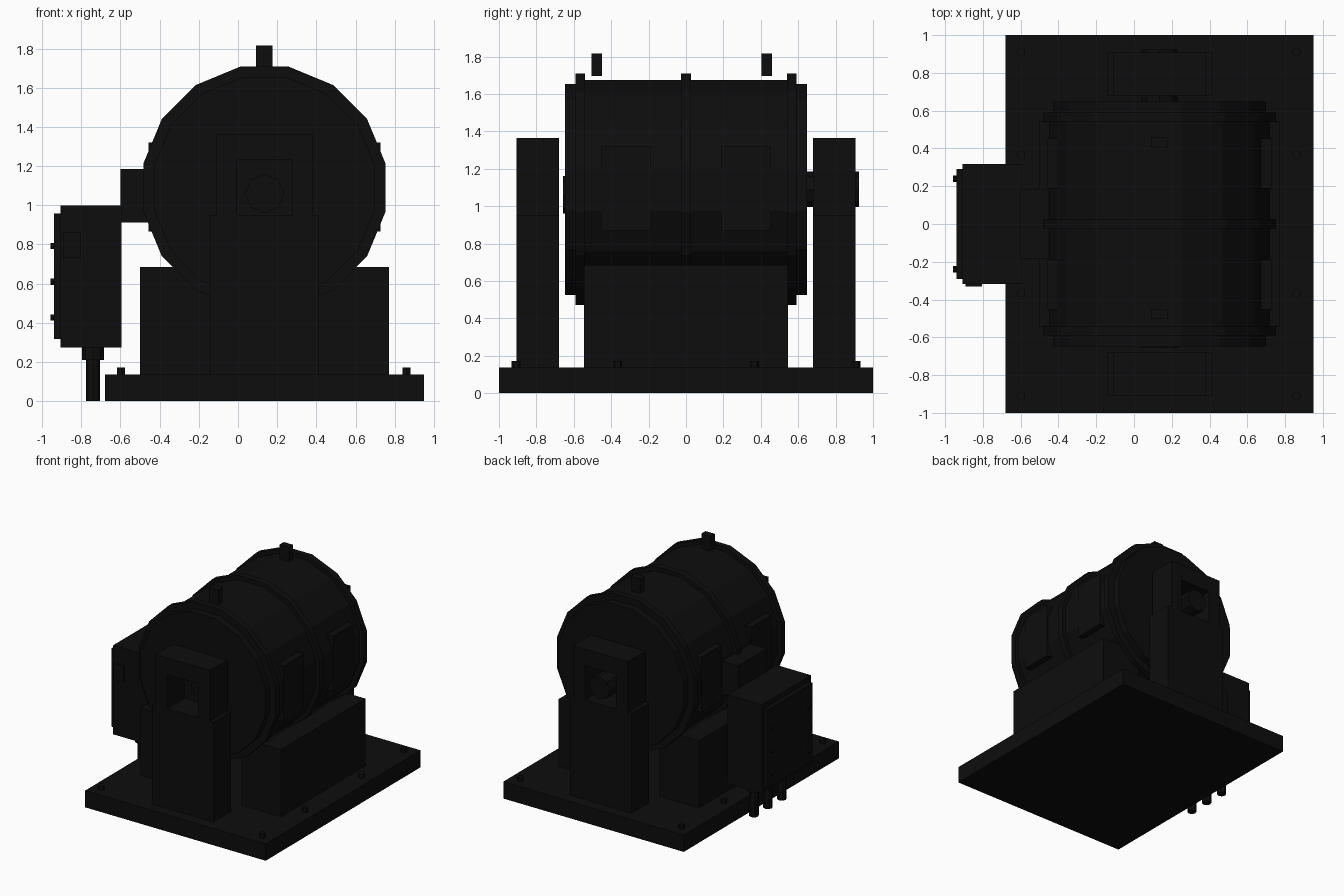
import bpy, bmesh, math
from mathutils import Matrix

old = bpy.data.objects.get("Cube")
if old:
    bpy.data.objects.remove(old, do_unlink=True)

black = bpy.data.materials.new("black paint")
black.use_nodes = True
COLOR = (0.004, 0.004, 0.004, 1)
black.diffuse_color = COLOR
black.node_tree.nodes["Principled BSDF"].inputs["Base Color"].default_value = COLOR

CX, CZ = 0.135, 1.09          # drum axis


def finish(name, bm):
    bmesh.ops.recalc_face_normals(bm, faces=bm.faces)
    mesh = bpy.data.meshes.new(name)
    bm.to_mesh(mesh)
    bm.free()
    mesh.materials.append(black)
    obj = bpy.data.objects.new(name, mesh)
    bpy.context.collection.objects.link(obj)
    return obj


def box(name, xs, ys, zs):
    bm = bmesh.new()
    bmesh.ops.create_cube(bm, size=1)
    for v in bm.verts:
        v.co = [r[0] if c < 0 else r[1] for c, r in zip(v.co, (xs, ys, zs))]
    return finish(name, bm)


def prism(name, outline, y0, y1):
    """Extrude an x-z outline along y."""
    bm = bmesh.new()
    face = bm.faces.new([bm.verts.new((x, y0, z)) for x, z in outline])
    new = bmesh.ops.extrude_face_region(bm, geom=[face])["geom"]
    bmesh.ops.translate(bm, vec=(0, y1 - y0, 0),
                        verts=[g for g in new if isinstance(g, bmesh.types.BMVert)])
    return finish(name, bm)


def rod(name, centre, radius, length, sides, axis="Z"):
    bm = bmesh.new()
    bmesh.ops.create_cone(bm, cap_ends=True, segments=sides, radius1=radius,
                          radius2=radius, depth=length)
    turn = {"Z": Matrix(), "X": Matrix.Rotation(math.pi / 2, 4, "Y"),
            "Y": Matrix.Rotation(math.pi / 2, 4, "X")}[axis]
    bm.transform(Matrix.Translation(centre) @ turn)
    return finish(name, bm)


def lathe(name, profile, sides):
    """Revolve (y, radius) points around the drum axis, flat side up."""
    bm = bmesh.new()
    rings = []
    for y, r in profile:
        angles = [(i + 0.5) * math.tau / sides for i in range(sides)]
        rings.append([bm.verts.new((CX + r * math.cos(a), y, CZ + r * math.sin(a)))
                      for a in angles])
    for a, b in zip(rings, rings[1:]):
        for i in range(sides):
            j = (i + 1) % sides
            bm.faces.new((a[i], a[j], b[j], b[i]))
    bm.faces.new(rings[0])
    bm.faces.new(rings[-1])
    return finish(name, bm)


# Base plate with hold-down bolts
box("base_plate", (-0.68, 0.95), (-1, 1), (0, 0.137))
for x in (-0.597, 0.86):
    for y in (-0.91, -0.365, 0.365, 0.91):
        rod("base_bolt", (x, y, 0.145), 0.024, 0.054, 6)

# Drum: end caps, three raised bands and the barrel
half = [(0.648, 0.575), (0.59, 0.575), (0.59, 0.63), (0.54, 0.63),
        (0.54, 0.597), (0.027, 0.597), (0.027, 0.63)]
lathe("drum", [(-y, r) for y, r in half] + half[::-1], 16)

# Cradle blocks either side, with tops sloping in under the drum
for side in (-1, 1):
    outline = [(0.278, 0.13), (0.635, 0.13), (0.635, 0.685), (0.465, 0.685), (0.278, 0.56)]
    prism("cradle_block", [(CX + side * x, z) for x, z in outline], -0.545, 0.545)

# Bearing pedestals: wide foot and a notched upper frame
for side in (-1, 1):
    y0, y1 = sorted((side * 0.68, side * 0.907))
    box("pedestal_foot", (CX - 0.278, CX + 0.278), (y0, y1), (0.13, 0.95))
    arch = [(-0.245, 0.95), (-0.245, 1.365), (0.245, 1.365), (0.245, 0.95),
            (0.14, 0.95), (0.14, 1.23), (-0.14, 1.23), (-0.14, 0.95)]
    prism("pedestal_frame", [(CX + x, z) for x, z in arch], y0, y1)

# Shaft at the back and its short cap at the front
rod("rear_shaft", (CX, 0.76, CZ), 0.094, 0.33, 8, "Y")
rod("front_shaft_cap", (CX, -0.635, CZ - 0.03), 0.1, 0.044, 8, "Y")

# Side access panels and lifting lugs
for side in (-1, 1):
    for y in (-0.32, 0.32):
        xs = sorted((CX + side * 0.45, CX + side * 0.592))
        box("side_panel", xs, (y - 0.133, y + 0.133), (0.867, 1.32))
for y in (-0.477, 0.432):
    box("lifting_lug", (0.092, 0.177), (y - 0.027, y + 0.027), (1.695, 1.815))

# Terminal box with door, bolts, side plate and duct to the drum
box("terminal_box", (-0.907, -0.595), (-0.317, 0.317), (0.275, 1.0))
box("terminal_door", (-0.94, -0.9), (-0.29, 0.29), (0.318, 0.957))
box("terminal_duct", (-0.6, -0.4), (-0.183, 0.183), (0.912, 1.185))
box("side_plate", (-0.893, -0.805), (-0.33, -0.31), (0.73, 0.86))
for y in (-0.24, 0.24):
    for z in (0.427, 0.61, 0.793):
        rod("door_bolt", (-0.943, y, z), 0.018, 0.028, 6, "X")

# Cable conduits below the terminal box
for y in (-0.18, 0, 0.18):
    rod("conduit_collar", (-0.74, y, 0.245), 0.055, 0.07, 8)
    rod("conduit", (-0.74, y, 0.13), 0.036, 0.26, 8)
